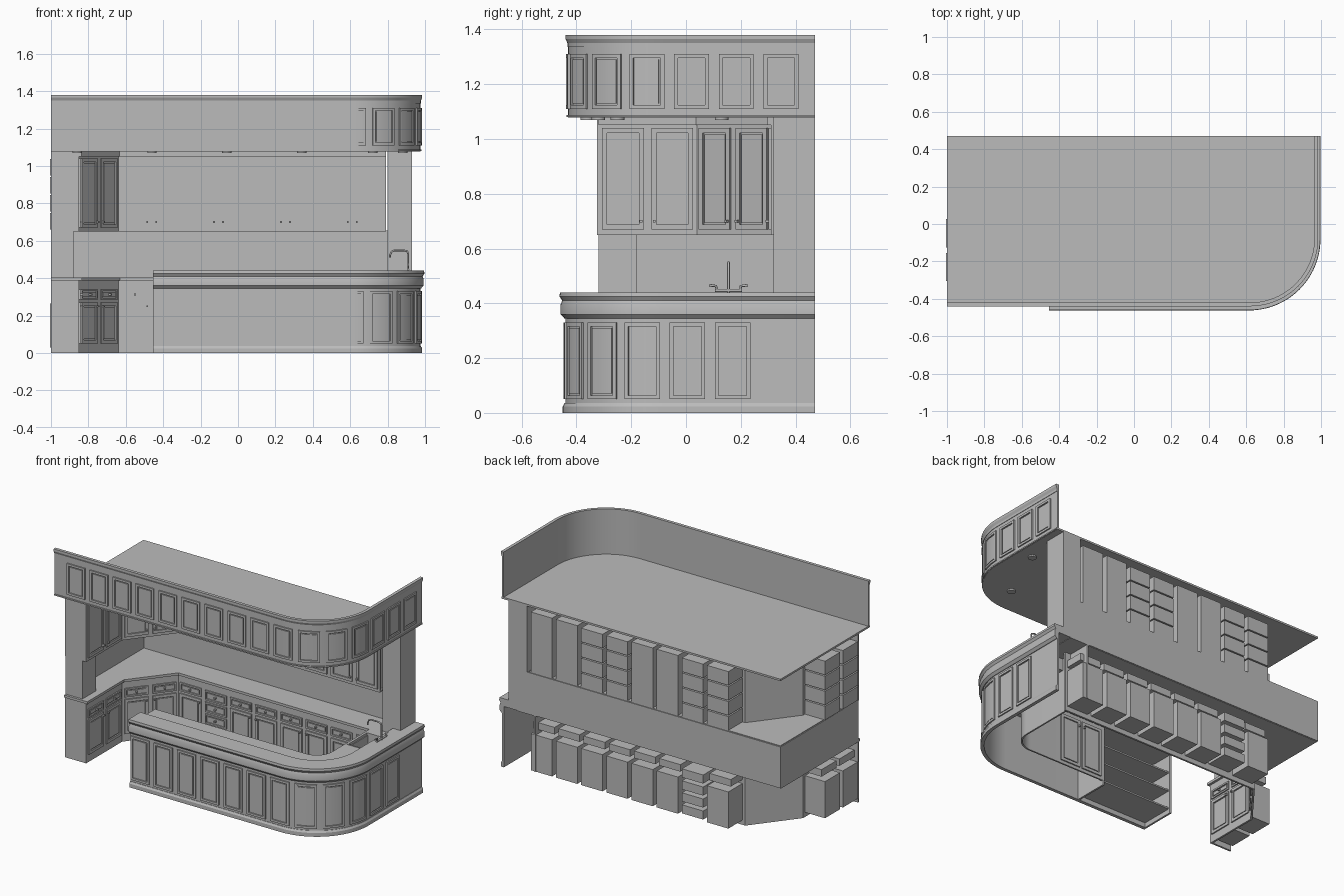
import bpy, bmesh, math
from mathutils import Vector

cube = bpy.data.objects.get("Cube")
if cube:
    bpy.data.objects.remove(cube, do_unlink=True)

grey = bpy.data.materials.new("plain grey")
grey.use_nodes = True
colour = (0.5, 0.5, 0.5, 1)
grey.diffuse_color = colour
grey.node_tree.nodes["Principled BSDF"].inputs["Base Color"].default_value = colour


def finish(name, bm):
    bmesh.ops.recalc_face_normals(bm, faces=bm.faces)
    mesh = bpy.data.meshes.new(name)
    bm.to_mesh(mesh)
    bm.free()
    obj = bpy.data.objects.new(name, mesh)
    bpy.context.collection.objects.link(obj)
    mesh.materials.append(grey)
    bpy.ops.object.select_all(action='DESELECT')
    obj.select_set(True)
    bpy.context.view_layer.objects.active = obj
    bpy.ops.object.shade_smooth_by_angle(angle=math.radians(25))
    return obj


def lengths(path):
    out = [0.0]
    for a, b in zip(path, path[1:]):
        out.append(out[-1] + (b - a).length)
    return out


def sub_path(path, s0, s1):
    dist = lengths(path)

    def at(s):
        for i in range(len(path) - 1):
            if s <= dist[i + 1] or i == len(path) - 2:
                t = (s - dist[i]) / (dist[i + 1] - dist[i])
                return path[i].lerp(path[i + 1], t)
    eps = 1e-4
    return [at(s0)] + [p for p, d in zip(path, dist) if s0 + eps < d < s1 - eps] + [at(s1)]


def sweep(bm, path, s0, s1, profile):
    """Closed (offset, z) profile carried along a plan path with mitred corners."""
    pts = sub_path(path, s0, s1)
    dirs = [(b - a).normalized() for a, b in zip(pts, pts[1:])]
    rings = []
    for i, p in enumerate(pts):
        d0, d1 = dirs[max(i - 1, 0)], dirs[min(i, len(dirs) - 1)]
        d = (d0 + d1).normalized()
        n = Vector((d.y, -d.x)) / max(d.dot(d0), 0.3)
        rings.append([bm.verts.new((p.x + n.x * o, p.y + n.y * o, z)) for o, z in profile])
    k = len(profile)
    for a, b in zip(rings, rings[1:]):
        for j in range(k):
            bm.faces.new((a[j], a[(j + 1) % k], b[(j + 1) % k], b[j]))
    bm.faces.new(rings[0])
    bm.faces.new(rings[-1][::-1])


def wall(bm, path, s0, s1, z0, z1, o0, o1):
    sweep(bm, path, s0, s1, [(o0, z0), (o1, z0), (o1, z1), (o0, z1)])


def door(bm, path, s0, s1, z0, z1, base=0.0, side=1, rim=0.018):
    """Raised frame around a thinner centre panel."""
    top = base + side * 0.008
    wall(bm, path, s0, s0 + rim, z0, z1, base, top)
    wall(bm, path, s1 - rim, s1, z0, z1, base, top)
    wall(bm, path, s0 + rim, s1 - rim, z0, z0 + rim, base, top)
    wall(bm, path, s0 + rim, s1 - rim, z1 - rim, z1, base, top)
    g = rim + 0.006
    wall(bm, path, s0 + g, s1 - g, z0 + g, z1 - g, base, base + side * 0.005)


def knob(bm, path, s, z, base=0.0, side=1):
    wall(bm, path, s - 0.005, s + 0.005, z - 0.005, z + 0.005, base, base + side * 0.02)


def prism(name, pts, z0, z1):
    bm = bmesh.new()
    face = bm.faces.new([bm.verts.new((x, y, z0)) for x, y in pts])
    geo = bmesh.ops.extrude_face_region(bm, geom=[face])["geom"]
    bmesh.ops.translate(bm, vec=(0, 0, z1 - z0),
                        verts=[v for v in geo if isinstance(v, bmesh.types.BMVert)])
    return finish(name, bm)


def box(name, x0, x1, y0, y1, z0, z1):
    return prism(name, [(x0, y0), (x1, y0), (x1, y1), (x0, y1)], z0, z1)


def rounded_path(x_start, y_front, x_side, y_end, r, steps=24):
    cx, cy = x_side - r, y_front + r
    pts = [Vector((x_start, y_front))]
    for i in range(steps + 1):
        a = math.pi / 2 * i / steps
        pts.append(Vector((cx + r * math.sin(a), cy - r * math.cos(a))))
    return pts + [Vector((x_side, y_end))]


# Plan paths
canopy = rounded_path(-1, -0.43, 0.975, 0.47, 0.355)
bar = rounded_path(-0.455, -0.44, 0.975, 0.47, 0.36)
run = [Vector(p) for p in ((-0.85, -0.32), (-0.85, 0.04), (-0.64, 0.31), (0.79, 0.31))]
canopy_len, bar_len, run_len = (lengths(p)[-1] for p in (canopy, bar, run))

# Canopy fascia with crown and lower bead
bm = bmesh.new()
wall(bm, canopy, 0, canopy_len, 1.08, 1.37, -0.01, 0)
sweep(bm, canopy, 0, canopy_len,
      [(-0.01, 1.38), (0.01, 1.38), (0.01, 1.365), (0.003, 1.35), (0.003, 1.335), (-0.01, 1.335)])
wall(bm, canopy, 0, canopy_len, 1.08, 1.088, 0, 0.006)
finish("canopy_fascia", bm)

bm = bmesh.new()
s = canopy_len - 0.06
while s > 0.2:
    door(bm, canopy, s - 0.127, s, 1.11, 1.31, rim=0.014)
    s -= 0.163
finish("canopy_panels", bm)

prism("canopy_ceiling", [(p.x, p.y) for p in canopy] + [(-1, 0.47)], 1.078, 1.09)

# Recessed lights under the canopy
for x, y in ((0.88, 0.13), (0.72, -0.25), (0.34, -0.32), (-0.06, -0.32), (-0.46, -0.32), (-0.86, -0.36)):
    bpy.ops.mesh.primitive_cylinder_add(vertices=20, radius=0.025, depth=0.01, location=(x, y, 1.074))
    lamp = bpy.context.object
    lamp.name = "downlight"
    lamp.data.materials.append(grey)

# Cabinet bays along the wall: start, end, kind, number
bays = []
for start, pitch, count, kind in ((0, 0.18, 2, "side"), (0.36, 0.171, 2, "corner"), (0.702, 0.1787, 8, "back")):
    bays += [(start + pitch * i, start + pitch * (i + 1), kind, i) for i in range(count)]

# Cabinet face frames
bm = bmesh.new()
wall(bm, run, 0, run_len, 0.65, 1.06, -0.012, 0)
wall(bm, run, 0, run_len, 1.05, 1.078, -0.012, 0.012)
finish("upper_face_frame", bm)
bm = bmesh.new()
wall(bm, run, 0, run_len, 0, 0.39, -0.012, 0)
finish("lower_face_frame", bm)

# Cabinet doors, drawers and the boxes behind them
fronts, lower, upper_boxes, lower_boxes = (bmesh.new() for _ in range(4))
for a, b, kind, i in bays:
    d0, d1, mid = a + 0.014, b - 0.014, (a + b) / 2
    hinge = d1 - 0.01 if i % 2 == 0 else d0 + 0.01
    door(fronts, run, d0, d1, 0.67, 1.04)
    knob(fronts, run, hinge, 0.70)
    drawers = kind == "back" and i == 1
    if drawers:
        for k in range(4):
            z = 0.05 + k * 0.075
            door(lower, run, d0, d1, z, z + 0.063, rim=0.01)
            knob(lower, run, mid, z + 0.032)
    else:
        door(lower, run, d0, d1, 0.05, 0.27)
        door(lower, run, d0, d1, 0.285, 0.34, rim=0.01)
        knob(lower, run, hinge, 0.25)
        knob(lower, run, mid, 0.312)
    if kind == "corner":
        continue
    shelved = kind == "side" or i in (0, 1, 4, 5)
    tiers = 4 if shelved else 1
    h = 0.385 / tiers
    for k in range(tiers):
        z = 0.66 + k * h
        wall(upper_boxes, run, d0, d1, z, z + h - (0.008 if shelved else 0), -0.155, -0.012)
    if drawers:
        for k in range(4):
            wall(lower_boxes, run, d0, d1, 0.04 + k * 0.077, 0.095 + k * 0.077, -0.155, -0.012)
    else:
        wall(lower_boxes, run, d0, d1, 0.03, 0.265, -0.155, -0.012)
        wall(lower_boxes, run, d0, d1, 0.29, 0.335, -0.13, -0.012)
finish("upper_doors", fronts)
finish("lower_doors_and_drawers", lower)
finish("upper_cabinet_boxes", upper_boxes)
finish("lower_cabinet_boxes", lower_boxes)

# Cabinet bottoms, end panels, posts and backsplash
plan = [(p.x, p.y) for p in run]
prism("upper_cabinet_bottom", plan + [(0.79, 0.465), (-0.995, 0.465), (-0.995, -0.32)], 0.65, 0.66)
box("upper_end_panel", -1, -0.85, -0.325, -0.313, 0.65, 1.08)
box("lower_end_panel", -1, -0.85, -0.325, -0.313, 0, 0.39)
box("left_post", -1, -0.88, -0.32, -0.18, 0.40, 0.66)
box("right_post", 0.80, 0.93, 0.32, 0.47, 0.40, 1.08)
box("back_splash", -1, 0.80, 0.46, 0.47, 0.39, 0.655)
box("side_splash", -1, -0.99, -0.18, 0.465, 0.39, 0.655)
prism("wall_counter", [(-1, -0.335), (-0.835, -0.335), (-0.835, 0.035), (-0.63, 0.295),
                       (0.725, 0.295), (0.725, 0.465), (-1, 0.465)], 0.387, 0.403)

# Bar front with plinth and raised ledge
bm = bmesh.new()
wall(bm, bar, 0, bar_len, 0, 0.40, -0.012, 0)
sweep(bm, bar, 0, bar_len, [(0, 0), (0.01, 0), (0.01, 0.024), (0.003, 0.036), (0, 0.036)])
finish("bar_front", bm)

bm = bmesh.new()
sweep(bm, bar, 0, bar_len,
      [(-0.10, 0.39), (-0.10, 0.44), (0.02, 0.44), (0.022, 0.425), (0.012, 0.41), (0.018, 0.395),
       (0.018, 0.36), (0.004, 0.345), (-0.005, 0.345), (-0.005, 0.39)])
finish("bar_ledge", bm)

bm = bmesh.new()
s = bar_len - 0.235
while s > 0.13:
    door(bm, bar, s - 0.13, s, 0.05, 0.33, rim=0.014)
    s -= 0.165
finish("bar_panels", bm)

# Inner bar counter, left open around the sink
sink0, sink1 = bar_len - 0.42, bar_len - 0.22
bm = bmesh.new()
for a, b, o0, o1 in ((0, sink0, -0.25, -0.10), (sink1, bar_len, -0.25, -0.10),
                     (sink0, sink1, -0.25, -0.235), (sink0, sink1, -0.125, -0.10)):
    wall(bm, bar, a, b, 0.387, 0.403, o0, o1)
finish("bar_counter", bm)

bm = bmesh.new()
wall(bm, bar, sink0, sink1, 0.31, 0.316, -0.235, -0.125)
for a, b, o0, o1 in ((sink0, sink1, -0.235, -0.23), (sink0, sink1, -0.13, -0.125),
                     (sink0, sink0 + 0.006, -0.23, -0.13), (sink1 - 0.006, sink1, -0.23, -0.13)):
    wall(bm, bar, a, b, 0.316, 0.406, o0, o1)
finish("sink_basin", bm)

# Inner side of the bar: wall, doors and open shelves
bm = bmesh.new()
wall(bm, bar, 0.52, bar_len, 0.03, 0.39, -0.235, -0.225)
finish("bar_inner_wall", bm)
bm = bmesh.new()
for a in (0.535, 0.695):
    door(bm, bar, a, a + 0.145, 0.05, 0.36, base=-0.235, side=-1)
knob(bm, bar, 0.67, 0.32, -0.235, -1)
knob(bm, bar, 0.705, 0.32, -0.235, -1)
finish("bar_inner_doors", bm)
bm = bmesh.new()
for z in (0.03, 0.15, 0.27):
    wall(bm, bar, 0, 0.52, z, z + 0.01, -0.225, -0.01)
for a in (0, 0.508):
    wall(bm, bar, a, a + 0.012, 0, 0.39, -0.235, -0.012)
finish("bar_shelves", bm)


# Tap with curved spout and two handles
def tube(name, pts, radius):
    curve = bpy.data.curves.new(name, 'CURVE')
    curve.dimensions = '3D'
    curve.bevel_depth = radius
    curve.bevel_resolution = 2
    curve.use_fill_caps = True
    spline = curve.splines.new('POLY')
    spline.points.add(len(pts) - 1)
    for p, co in zip(spline.points, pts):
        p.co = (*co, 1)
    obj = bpy.data.objects.new(name, curve)
    bpy.context.collection.objects.link(obj)
    curve.materials.append(grey)


y = 0.155
tube("tap_spout", [(0.91, y, 0.44), (0.91, y, 0.53), (0.905, y, 0.543), (0.89, y, 0.548),
                   (0.835, y, 0.548), (0.82, y, 0.54), (0.813, y, 0.525), (0.812, y, 0.51)], 0.005)
tube("tap_base", [(0.91, 0.105, 0.447), (0.91, 0.205, 0.447)], 0.006)
for side in (-1, 1):
    tube("tap_handle", [(0.91, y + side * 0.045, 0.445), (0.91, y + side * 0.045, 0.463),
                        (0.91, y + side * 0.07, 0.466)], 0.005)
